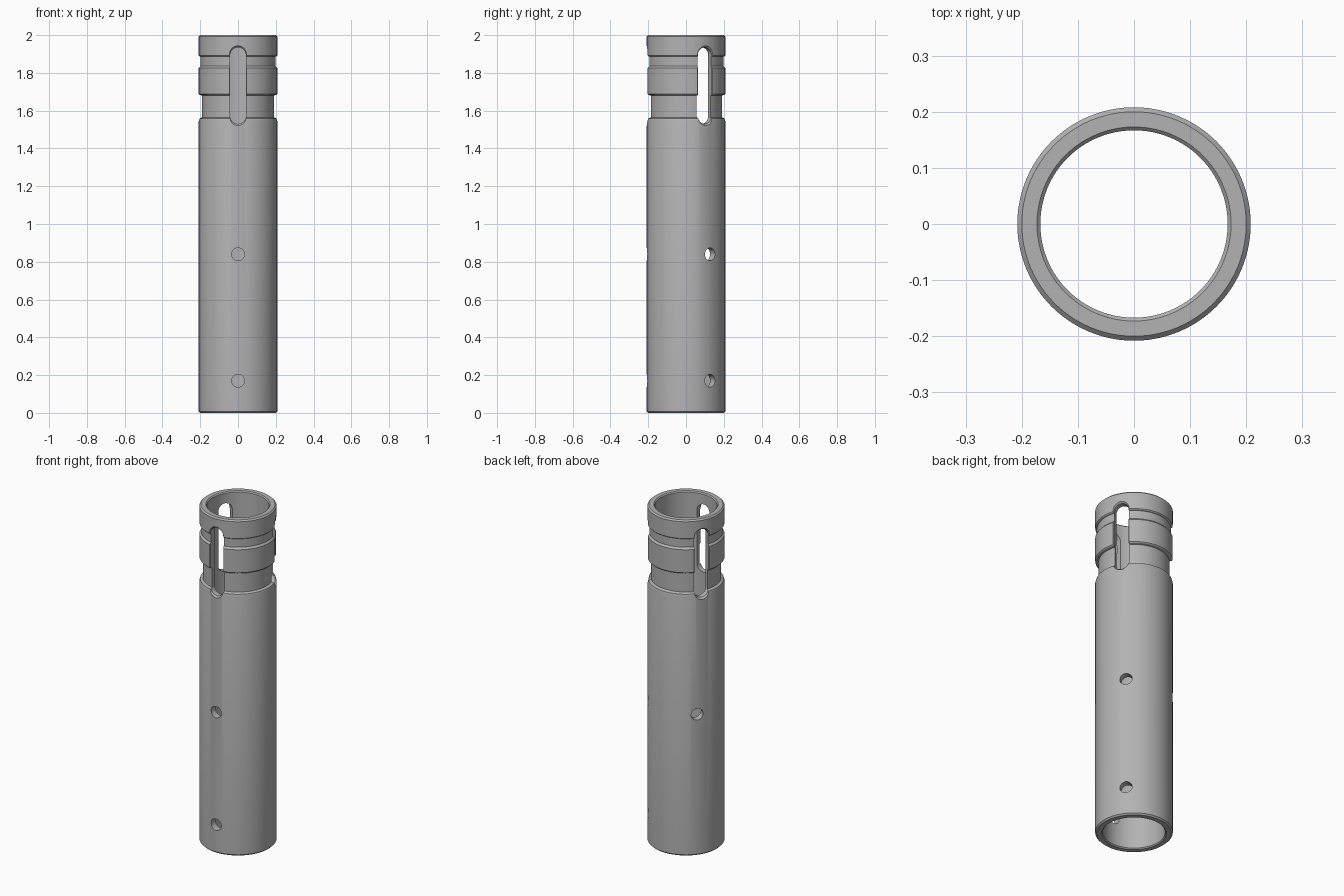
import bpy, bmesh, math
from mathutils import Matrix, Vector

if "Cube" in bpy.data.objects:
    bpy.data.objects.remove(bpy.data.objects["Cube"])

# Single grey material
grey = bpy.data.materials.new("grey_metal")
grey.use_nodes = True
colour = (0.45, 0.45, 0.45, 1)
grey.diffuse_color = colour
grey.node_tree.nodes["Principled BSDF"].inputs["Base Color"].default_value = colour

SEGMENTS = 96
OUT, IN = 0.208, 0.167


def make_object(name, bm):
    bmesh.ops.recalc_face_normals(bm, faces=bm.faces)
    mesh = bpy.data.meshes.new(name)
    bm.to_mesh(mesh)
    bm.free()
    mesh.materials.append(grey)
    obj = bpy.data.objects.new(name, mesh)
    bpy.context.collection.objects.link(obj)
    return obj


def lathe(name, profile):
    """Spin a closed (radius, height) profile around z."""
    bm = bmesh.new()
    rings = []
    for i in range(SEGMENTS):
        a = math.tau * i / SEGMENTS
        rings.append([bm.verts.new((r * math.cos(a), r * math.sin(a), z)) for r, z in profile])
    n = len(profile)
    for i, ring in enumerate(rings):
        nxt = rings[(i + 1) % SEGMENTS]
        for j in range(n):
            k = (j + 1) % n
            bm.faces.new((ring[j], nxt[j], nxt[k], ring[k]))
    return make_object(name, bm)


def capsule(half_width, low, high, steps=12):
    """Rounded slot outline as (side, height) pairs; low == high gives a circle."""
    points = []
    for centre, start in ((high, 0), (low, math.pi)):
        for i in range(steps + 1):
            a = start + math.pi * i / steps
            points.append(Vector((half_width * math.cos(a), centre + half_width * math.sin(a))))
    return points


def cutter(name, sections, low, high, angle):
    """Loft an outline outward along x through (distance, half width) sections."""
    bm = bmesh.new()
    loops = [[bm.verts.new((d, p.x, p.y)) for p in capsule(w, low, high)] for d, w in sections]
    for a, b in zip(loops, loops[1:]):
        for j in range(len(a)):
            k = (j + 1) % len(a)
            bm.faces.new((a[j], a[k], b[k], b[j]))
    bm.faces.new(loops[0])
    bm.faces.new(loops[-1])
    bmesh.ops.remove_doubles(bm, verts=bm.verts, dist=0.0001)
    bm.transform(Matrix.Rotation(math.radians(angle), 4, "Z"))
    return make_object(name, bm)


# Tube body with shoulder, wide groove, raised band, narrow groove and end collar
tube = lathe("tube_body", [
    (IN + 0.006, 0), (OUT - 0.008, 0), (OUT, 0.008),
    (OUT, 1.545), (0.204, 1.558), (0.19, 1.565),
    (0.19, 1.68), (OUT - 0.005, 1.683), (OUT, 1.688),
    (OUT, 1.825), (0.198, 1.836),
    (0.198, 1.886), (OUT - 0.004, 1.888), (OUT, 1.892),
    (OUT, 1.992), (OUT - 0.008, 2), (IN + 0.006, 2),
    (IN, 1.994), (IN, 0.006),
])

# Three long slots with flared rims, evenly spaced
cutters = [cutter("slot_cutter", [(0.1, 0.042), (0.198, 0.042), (0.218, 0.06)], 1.572, 1.893, a)
           for a in (-90, 30, 150)]

# Two rows of round pin holes
for z in (0.17, 0.84):
    for a in (-90, 38, 142):
        cutters.append(cutter("pin_hole_cutter", [(0.1, 0.034), (0.25, 0.034)], z, z, a))

# Cut the openings, then discard the cutters
bpy.context.view_layer.objects.active = tube
tube.select_set(True)
for c in cutters:
    c.hide_render = True
    mod = tube.modifiers.new("opening", "BOOLEAN")
    mod.operation = "DIFFERENCE"
    mod.solver = "EXACT"
    mod.object = c
    bpy.ops.object.modifier_apply(modifier=mod.name)
    bpy.data.objects.remove(c)

bpy.ops.object.shade_smooth_by_angle(angle=math.radians(25))
